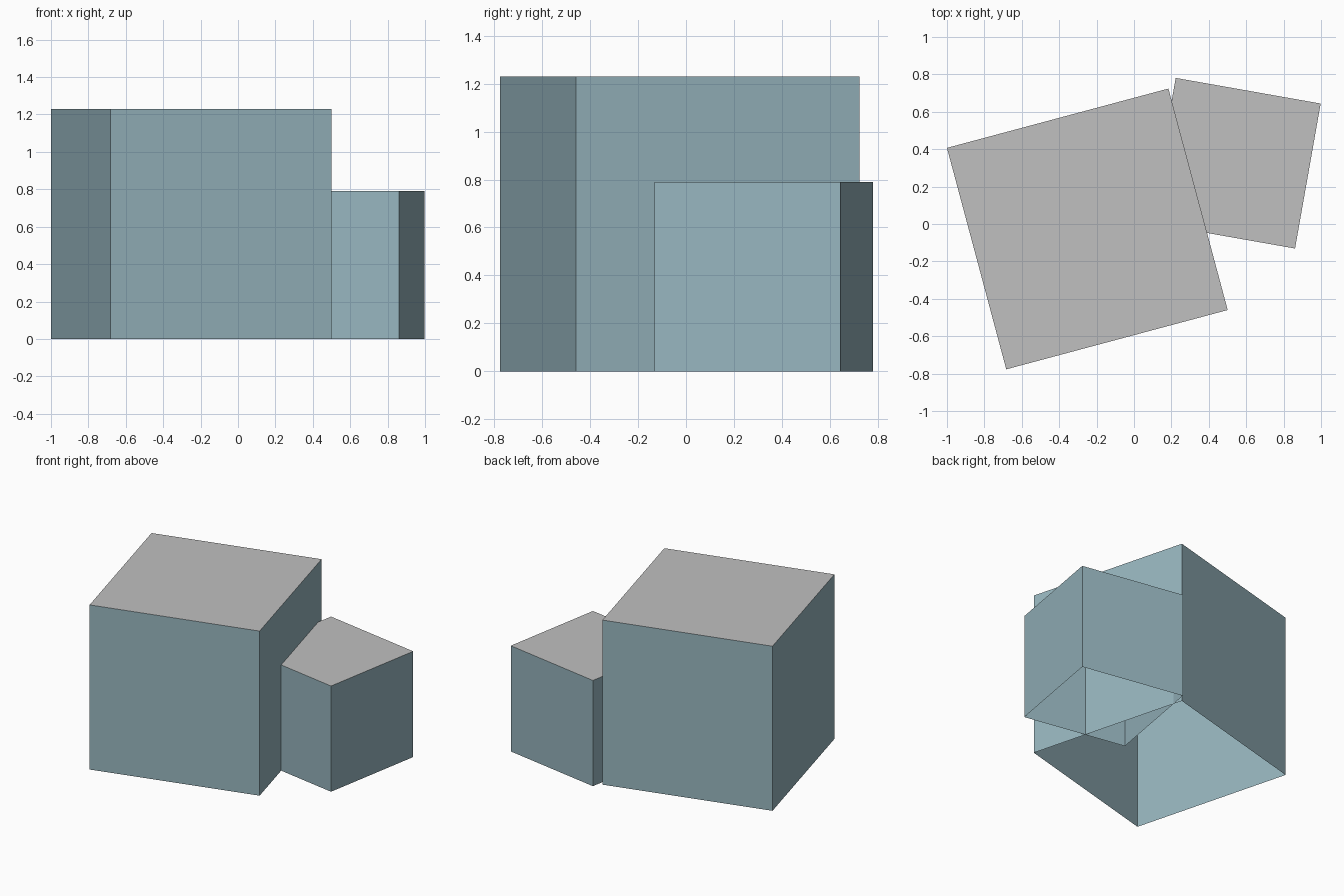
import bpy, bmesh
from mathutils import Matrix

if "Cube" in bpy.data.objects:
    bpy.data.objects.remove(bpy.data.objects["Cube"])


def make_material(name, color):
    m = bpy.data.materials.new(name)
    m.diffuse_color = (*color, 1.0)
    m.use_nodes = True
    m.node_tree.nodes["Principled BSDF"].inputs["Base Color"].default_value = m.diffuse_color
    return m


wall_mat = make_material("blue grey wall", (0.309, 0.462, 0.515))
roof_mat = make_material("light grey roof", (0.527, 0.527, 0.527))


def open_block(name, corner, side, height):
    """Square block without a floor; corner is one plan corner, side the vector along one edge."""
    cx, cy = corner
    dx, dy = side
    bm = bmesh.new()
    # Plan outline, anticlockwise
    plan = [(cx, cy), (cx + dx, cy + dy), (cx + dx - dy, cy + dy + dx), (cx - dy, cy + dx)]
    low = [bm.verts.new((x, y, 0)) for x, y in plan]
    high = [bm.verts.new((x, y, height)) for x, y in plan]
    # Walls
    for i in range(4):
        j = (i + 1) % 4
        bm.faces.new((low[i], low[j], high[j], high[i]))
    # Flat roof
    bm.faces.new(high).material_index = 1
    mesh = bpy.data.meshes.new(name)
    bm.to_mesh(mesh)
    bm.free()
    mesh.materials.append(wall_mat)
    mesh.materials.append(roof_mat)
    obj = bpy.data.objects.new(name, mesh)
    bpy.context.collection.objects.link(obj)
    return obj


# Tall main block and the lower block that runs into its side
open_block("main_block", (-0.683, -0.777), (1.184, 0.317), 1.23)
open_block("side_block", (0.086, 0.006), (0.775, -0.137), 0.79)
